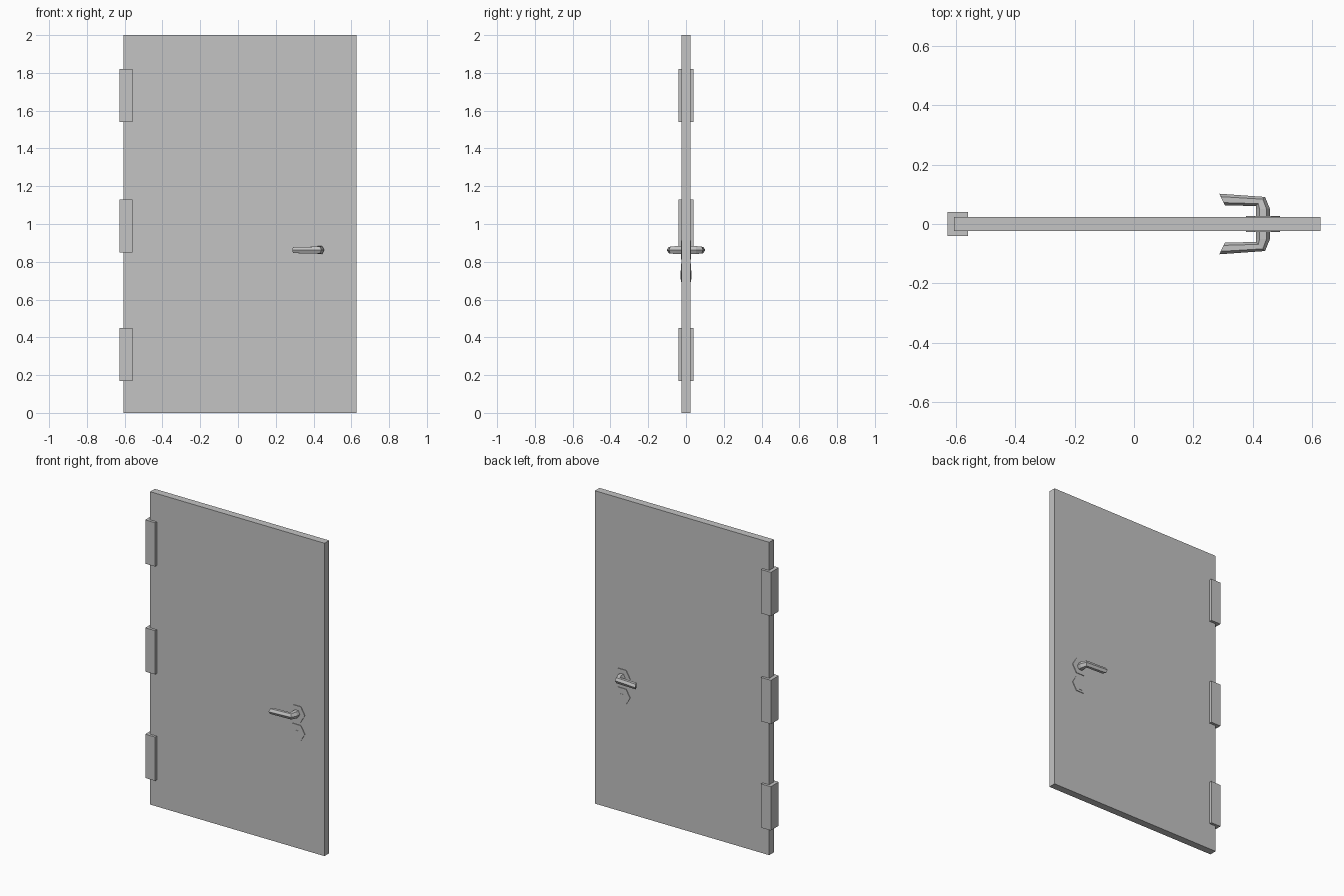
import bpy, bmesh, math

if "Cube" in bpy.data.objects:
    bpy.data.objects.remove(bpy.data.objects["Cube"])

grey = bpy.data.materials.new("plain_grey")
grey.use_nodes = True
colour = (0.55, 0.55, 0.55, 1)
grey.diffuse_color = colour
grey.node_tree.nodes["Principled BSDF"].inputs["Base Color"].default_value = colour

HALF_DOOR = 0.0235
PLATE_FACE = 0.0275
HANDLE_X, HANDLE_Z, KEY_Z = 0.434, 0.862, 0.742


def finish(name, bm):
    bmesh.ops.recalc_face_normals(bm, faces=bm.faces)
    mesh = bpy.data.meshes.new(name)
    bm.to_mesh(mesh)
    bm.free()
    mesh.materials.append(grey)
    obj = bpy.data.objects.new(name, mesh)
    bpy.context.collection.objects.link(obj)
    return obj


def box(name, x, y, z):
    """Box from (min, max) pairs on each axis."""
    bm = bmesh.new()
    bmesh.ops.create_cube(bm, size=1)
    for v in bm.verts:
        v.co = [sum(r) / 2 + c * (r[1] - r[0]) for c, r in zip(v.co, (x, y, z))]
    return finish(name, bm)


def loft(name, rings):
    """Capped tube through rings with equal point counts."""
    bm = bmesh.new()
    loops = [[bm.verts.new(p) for p in ring] for ring in rings]
    n = len(loops[0])
    for a, b in zip(loops, loops[1:]):
        for i in range(n):
            j = (i + 1) % n
            bm.faces.new((a[i], a[j], b[j], b[i]))
    bm.faces.new(loops[0])
    bm.faces.new(loops[-1])
    return finish(name, bm)


def hex_between(outer, inner, height, side):
    """Hexagonal section with corners at the outer and inner plan points."""
    ring = []
    for k in range(6):
        a = math.radians(60 * k)
        t = (1 - math.cos(a)) / 2
        x = outer[0] + (inner[0] - outer[0]) * t
        y = outer[1] + (inner[1] - outer[1]) * t
        z = HANDLE_Z + height * math.sin(a) / math.sin(math.pi / 3)
        ring.append((x, y * side, z))
    return ring


def hex_plate(name, z, side):
    """Thin six-sided plate on the door face."""
    ring = [(HANDLE_X + 0.057 * math.cos(math.radians(60 * k)),
             z + 0.057 * math.sin(math.radians(60 * k))) for k in range(6)]
    loft(name, [[(px, y * side, pz) for px, pz in ring] for y in (0.02, PLATE_FACE)])


# Door leaf
box("door_panel", (-0.605, 0.628), (-HALF_DOOR, HALF_DOOR), (0, 2))

# Hinges
for label, z in (("lower", 0.31), ("middle", 0.99), ("upper", 1.68)):
    box(label + "_hinge", (-0.628, -0.558), (-0.04, 0.04), (z - 0.14, z + 0.14))

# Handle plan stations: outer point, inner point, half height
stations = [
    ((0.457, 0.0), (0.411, 0.0), 0.021),
    ((0.457, 0.052), (0.411, 0.05), 0.021),
    ((0.441, 0.091), (0.411, 0.061), 0.018),
    ((0.287, 0.102), (0.306, 0.062), 0.0165),
]

# Handle, rosette and keyhole on both faces
for label, side in (("front", -1), ("back", 1)):
    loft(label + "_handle", [hex_between(o, i, h, side) for o, i, h in stations])
    hex_plate(label + "_rosette", HANDLE_Z, side)
    hex_plate(label + "_keyhole_plate", KEY_Z, side)
    ys = sorted((0.02 * side, (PLATE_FACE + 0.002) * side))
    box(label + "_keyhole", (HANDLE_X - 0.011, HANDLE_X + 0.011), ys,
        (KEY_Z - 0.035, KEY_Z + 0.012))
